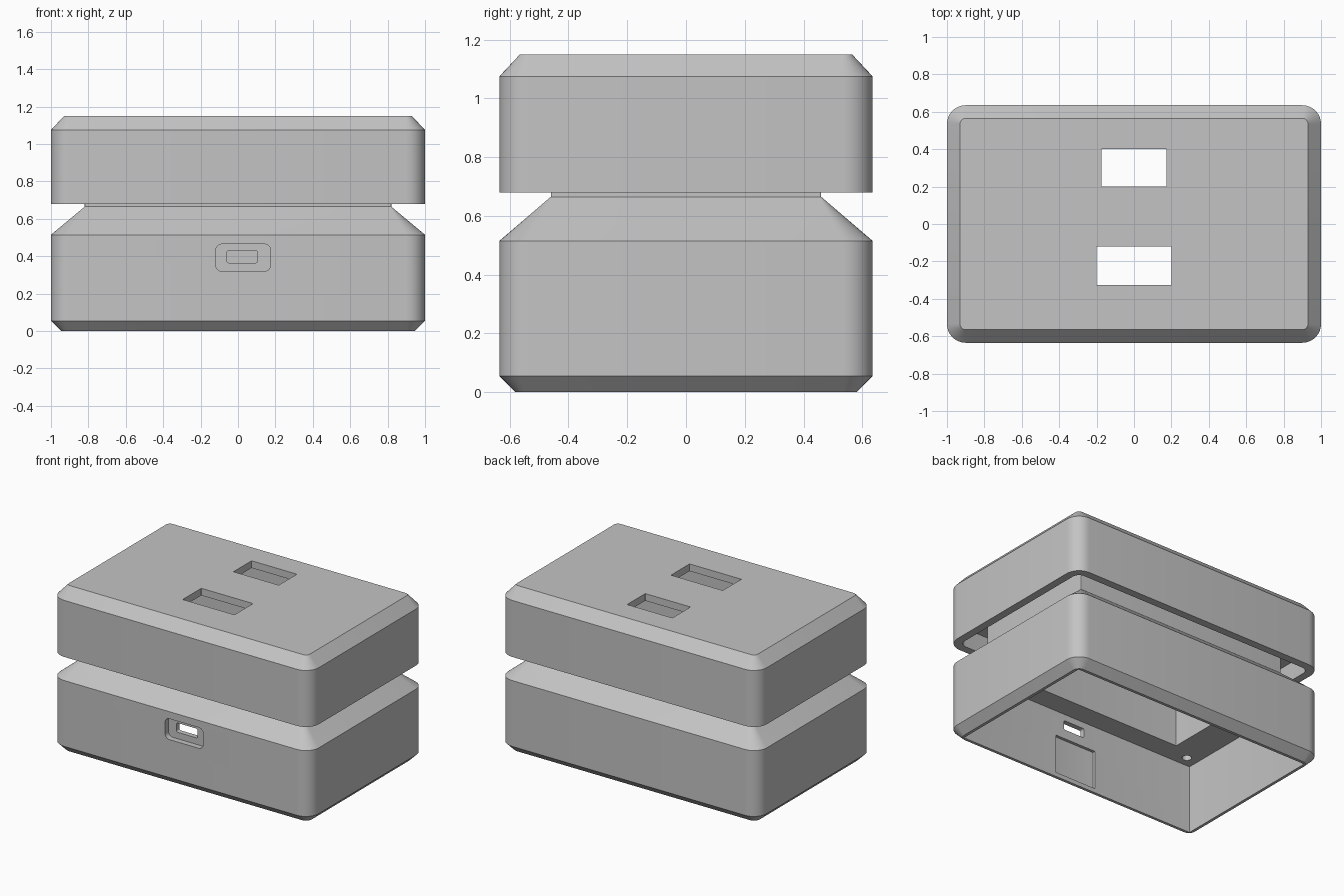
import bpy, bmesh, math

if "Cube" in bpy.data.objects:
    bpy.data.objects.remove(bpy.data.objects["Cube"])

grey = bpy.data.materials.new("light grey plastic")
grey.diffuse_color = (0.55, 0.55, 0.55, 1)
grey.use_nodes = True
grey.node_tree.nodes["Principled BSDF"].inputs["Base Color"].default_value = grey.diffuse_color


def ring(hx, hy, r, n=8):
    """Rounded rectangle outline, counter-clockwise."""
    pts = []
    for k, (sx, sy) in enumerate([(1, 1), (-1, 1), (-1, -1), (1, -1)]):
        for i in range(n + 1):
            a = math.pi / 2 * (k + i / n)
            pts.append((sx * (hx - r) + r * math.cos(a), sy * (hy - r) + r * math.sin(a)))
    return pts


def loft(name, layers):
    """Closed solid through (z, half x, half y, corner radius) layers."""
    bm = bmesh.new()
    rows = [[bm.verts.new((x, y, z)) for x, y in ring(hx, hy, r)] for z, hx, hy, r in layers]
    for a, b in zip(rows, rows[1:]):
        for i in range(len(a)):
            j = (i + 1) % len(a)
            bm.faces.new((a[i], a[j], b[j], b[i]))
    bm.faces.new(rows[0][::-1])
    bm.faces.new(rows[-1])
    me = bpy.data.meshes.new(name)
    bm.to_mesh(me)
    bm.free()
    ob = bpy.data.objects.new(name, me)
    bpy.context.collection.objects.link(ob)
    me.materials.append(grey)
    return ob


def block(x0, x1, y0, y1, z0, z1):
    ob = loft("cutter", [(z, (x1 - x0) / 2, (y1 - y0) / 2, 0.001) for z in (z0, z1)])
    ob.location = ((x0 + x1) / 2, (y0 + y1) / 2, 0)
    return ob


def port(x0, x1, z0, z1, r, y0, y1):
    """Rounded slot running along y."""
    ob = loft("cutter", [(-y1, (x1 - x0) / 2, (z1 - z0) / 2, r), (-y0, (x1 - x0) / 2, (z1 - z0) / 2, r)])
    ob.rotation_euler.x = math.pi / 2
    ob.location = ((x0 + x1) / 2, 0, (z0 + z1) / 2)
    return ob


def cut(ob, cutters):
    bpy.context.view_layer.objects.active = ob
    for c in cutters:
        c.hide_render = True
        m = ob.modifiers.new("cut", 'BOOLEAN')
        m.operation, m.solver, m.object = 'DIFFERENCE', 'EXACT', c
        bpy.context.view_layer.update()
        bpy.ops.object.modifier_apply(modifier=m.name)
        bpy.data.objects.remove(c)
    bpy.ops.object.select_all(action='DESELECT')
    ob.select_set(True)
    bpy.ops.object.shade_smooth_by_angle(angle=math.radians(25))


# Lower body: chamfered foot, straight wall, sloped shoulder, square neck
body = loft("lower_body", [
    (0, 0.945, 0.58, 0.045), (0.055, 1, 0.635, 0.1), (0.515, 1, 0.635, 0.1),
    (0.665, 0.82, 0.46, 0.005), (0.92, 0.82, 0.46, 0.005)])
holes = [block(-0.925, 0.925, -0.56, 0.56, -0.1, 0.475),     # open base
         block(-0.69, 0.69, -0.41, 0.41, 0.4, 1.0),          # shaft through the neck
         port(-0.12, 0.175, 0.32, 0.465, 0.035, -0.8, -0.595),  # recess for the plug
         port(-0.06, 0.105, 0.365, 0.43, 0.012, -0.8, -0.5),    # socket slot
         block(-0.15, 0.17, -0.58, -0.5, 0.03, 0.30)]        # board groove inside
for sx in (-1, 1):                                           # screw holes
    for sy in (-1, 1):
        c = loft("cutter", [(0.45, 0.03, 0.03, 0.0299), (0.55, 0.03, 0.03, 0.0299)])
        c.location = (sx * 0.84, sy * 0.485, 0)
        holes.append(c)
cut(body, holes)

# Lid: straight wall with chamfered top, hollow underneath
lid = loft("lid", [
    (0.68, 1, 0.635, 0.1), (1.075, 1, 0.635, 0.1), (1.15, 0.93, 0.565, 0.03)])
cut(lid, [loft("cutter", [(0.6, 0.945, 0.58, 0.05), (0.81, 0.945, 0.58, 0.05)]),
          block(-0.83, 0.83, -0.47, 0.47, 0.75, 1.1),
          block(-0.175, 0.175, 0.2, 0.4, 1.0, 1.3),          # rear window
          block(-0.2, 0.2, -0.325, -0.12, 1.0, 1.3)])        # front window
